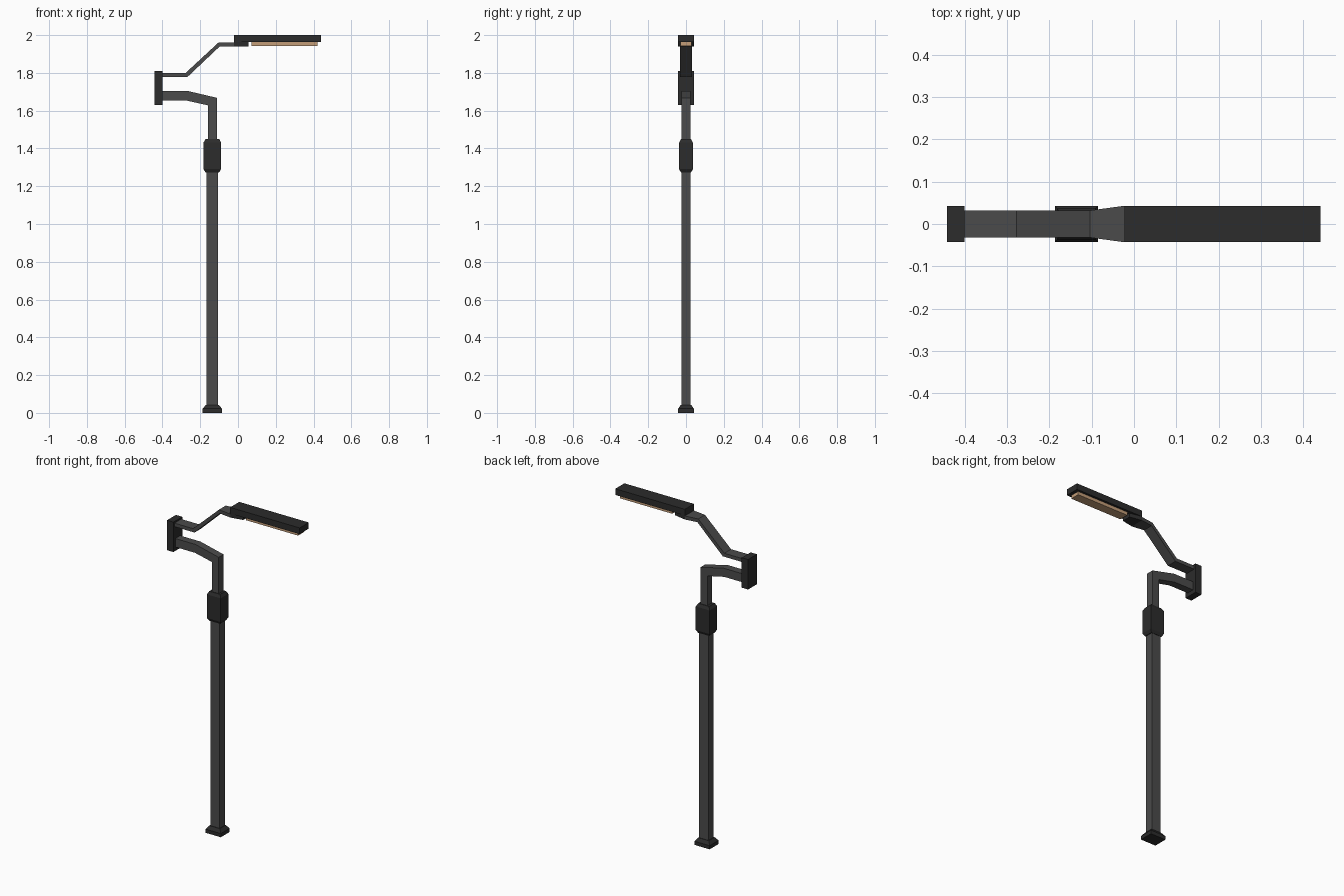
import bpy, bmesh

if "Cube" in bpy.data.objects:
    bpy.data.objects.remove(bpy.data.objects["Cube"])


def material(name, rgb):
    m = bpy.data.materials.new(name)
    m.diffuse_color = (*rgb, 1)
    m.use_nodes = True
    m.node_tree.nodes["Principled BSDF"].inputs["Base Color"].default_value = m.diffuse_color
    return m


GREY = material("grey_metal", (0.07, 0.07, 0.07))
DARK = material("dark_metal", (0.025, 0.025, 0.025))
TAN = material("warm_light", (0.55, 0.34, 0.19))


def loft(name, rings, mat):
    """Loft rectangular rings: (x1, z1, x2, z2, half_depth_in_y)."""
    bm = bmesh.new()
    loops = []
    for x1, z1, x2, z2, h in rings:
        loops.append([bm.verts.new(p) for p in
                      ((x1, -h, z1), (x2, -h, z2), (x2, h, z2), (x1, h, z1))])
    for a, b in zip(loops, loops[1:]):
        for i in range(4):
            j = (i + 1) % 4
            bm.faces.new((a[i], a[j], b[j], b[i]))
    bm.faces.new(loops[0])
    bm.faces.new(loops[-1])
    bmesh.ops.recalc_face_normals(bm, faces=bm.faces)
    me = bpy.data.meshes.new(name)
    bm.to_mesh(me)
    bm.free()
    me.materials.append(mat)
    ob = bpy.data.objects.new(name, me)
    bpy.context.collection.objects.link(ob)
    return ob


def column(name, levels, mat, cx=-0.136):
    """Vertical loft from (z, half_x, half_y) levels."""
    return loft(name, [(cx - hx, z, cx + hx, z, hy) for z, hx, hy in levels], mat)


# Foot, main pole and collar
column("base_foot", [(0, .051, .042), (.022, .051, .042), (.042, .035, .028)], DARK)
column("main_pole", [(.03, .031, .025), (1.29, .031, .025)], GREY)
column("collar", [(1.273, .036, .027), (1.29, .046, .036),
                  (1.432, .046, .036), (1.45, .036, .027)], DARK)

# Upper pole bending into the lower arm
loft("lower_arm", [(-.158, 1.44, -.112, 1.44, .023),
                   (-.158, 1.628, -.112, 1.668, .023),
                   (-.27, 1.653, -.265, 1.704, .023),
                   (-.41, 1.653, -.41, 1.704, .023)], GREY)

# End bracket joining both arms
column("end_bracket", [(1.63, .021, .042), (1.81, .021, .042)], DARK, -.421)

# Upper arm, widening towards the lamp
loft("upper_arm", [(-.41, 1.779, -.41, 1.8, .032),
                   (-.267, 1.779, -.277, 1.8, .032),
                   (-.098, 1.939, -.104, 1.96, .032),
                   (-.02, 1.939, -.022, 1.96, .043)], GREY)

# Lamp head with its mount and light panel
column("lamp_head", [(1.963, .231, .043), (2.0, .231, .043)], DARK, .209)
loft("lamp_mount", [(-.022, 1.939, -.022, 1.97, .043),
                    (.055, 1.939, .055, 1.97, .028)], DARK)
column("light_panel", [(1.943, .174, .029), (1.97, .174, .029)], TAN, .246)
